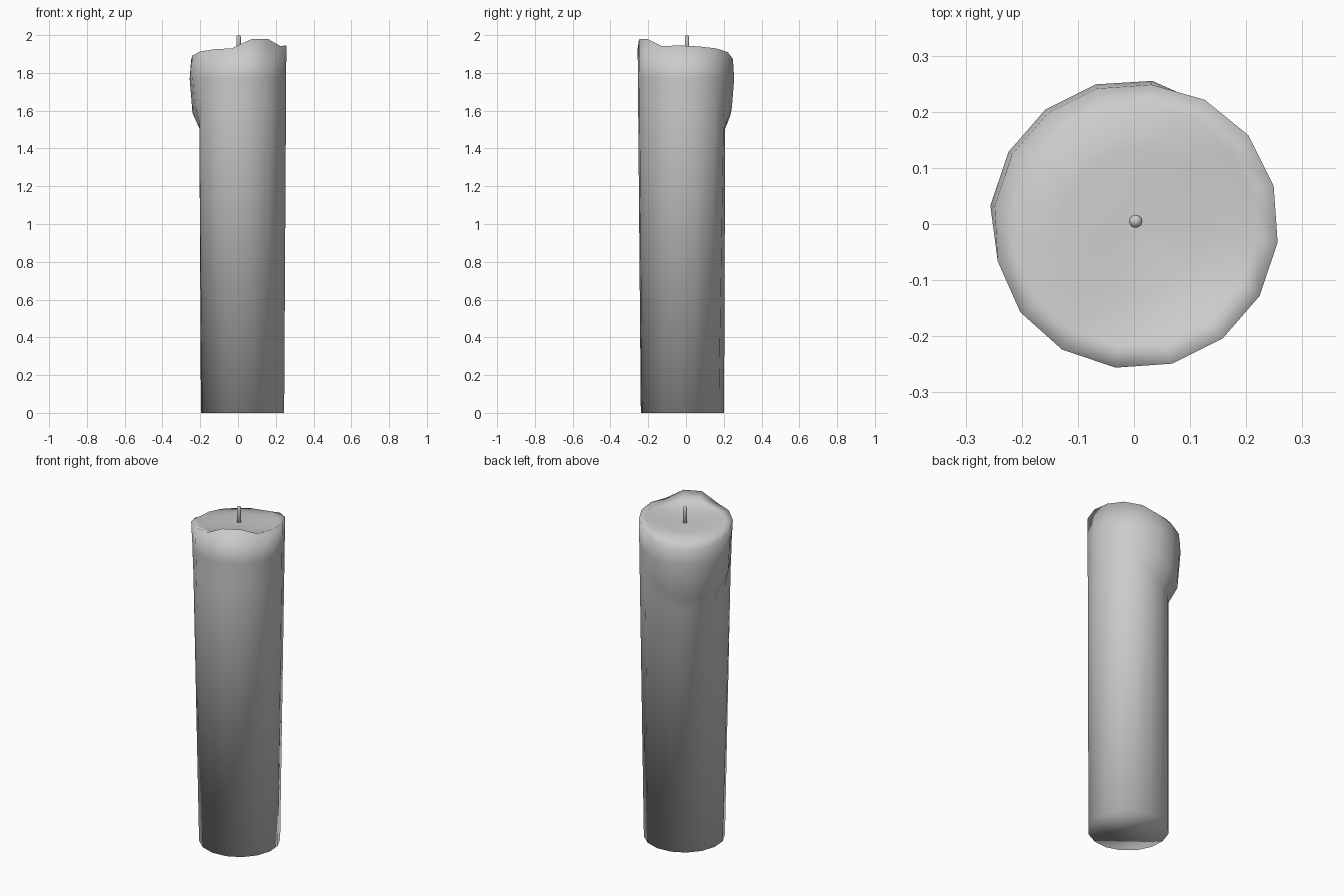
import bpy, bmesh, math
from mathutils import Vector

if "Cube" in bpy.data.objects:
    bpy.data.objects.remove(bpy.data.objects["Cube"])

SIDES = 16
R_TOP, R_BASE = 0.258, 0.222
BASE_C = Vector((0.024, -0.019, 0))
POOL_Z = 1.905
# rim height per side, counter-clockwise from the right
RIM_Z = [1.94, 1.93, 1.915, 1.885, 1.865, 1.855, 1.865, 1.88,
         1.90, 1.915, 1.925, 1.93, 1.978, 1.98, 1.942, 1.945]


def lerp_z(a, b, z, z0, z1):
    p = a.lerp(b, (z - z0) / (z1 - z0))
    p.z = z
    return p


def at(p, z, scale=1.0):
    return Vector((p.x * scale, p.y * scale, z))


def finish(bm, name):
    bmesh.ops.recalc_face_normals(bm, faces=bm.faces)
    for f in bm.faces:
        f.smooth = True
    me = bpy.data.meshes.new(name)
    bm.to_mesh(me)
    bm.free()
    ob = bpy.data.objects.new(name, me)
    bpy.context.collection.objects.link(ob)
    return ob


def loft(name, columns, top):
    """Skin a ring of vertical columns, closed by a flat base and a top fan."""
    bm = bmesh.new()
    cols = [[bm.verts.new(p) for p in c] for c in columns]
    tip = bm.verts.new(top)
    n = len(cols)
    for i in range(n):
        a, b = cols[i], cols[(i + 1) % n]
        for j in range(len(a) - 1):
            bm.faces.new((a[j], b[j], b[j + 1], a[j + 1]))
        bm.faces.new((a[-1], b[-1], tip))
    bm.faces.new([c[0] for c in reversed(cols)])
    return finish(bm, name)


# Wax body: shaft, overflow bulge at the back left, uneven rim, melted pool
columns = []
for k, rim in enumerate(RIM_Z):
    a = math.radians(15.3 + 360 / SIDES * k)
    d = Vector((math.cos(a), math.sin(a), 0))
    w = max(0.0, math.cos(a - math.radians(135)))
    base = BASE_C + d * R_BASE
    full = d * R_TOP
    shaft_top = full.lerp(base, min(1.0, 1.4 * w))
    z1 = 1.63 - 0.18 * w
    z2, z3 = z1 + 0.10, 1.77
    p1 = lerp_z(base, shaft_top, z1, 0, rim)
    s2 = lerp_z(base, shaft_top, z2, 0, rim)
    s3 = lerp_z(base, shaft_top, z3, 0, rim)
    bulge = min(1.0, 1.6 * w)
    p2 = s2.lerp(at(full, z2), 0.75 * bulge)
    p3 = s3.lerp(at(full, z3), bulge)
    dz = rim - POOL_Z
    columns.append([
        base, p1, p2, p3,
        at(full, rim - 0.012 * bulge, 1 - 0.03 * bulge),
        at(full, POOL_Z + dz * 0.4 + 0.004, 0.84),
        at(full, POOL_Z + dz * 0.1, 0.5),
    ])
loft("candle_wax", columns, Vector((0, 0, POOL_Z)))

# Wick with a rounded tip
profile = [(0.012, 1.86), (0.012, 1.99), (0.009, 1.997)]
wick = [[Vector((0.003 + r * math.cos(t), 0.005 + r * math.sin(t), z)) for r, z in profile]
        for t in (math.tau * i / 10 for i in range(10))]
loft("wick", wick, Vector((0.003, 0.005, 2.0)))
